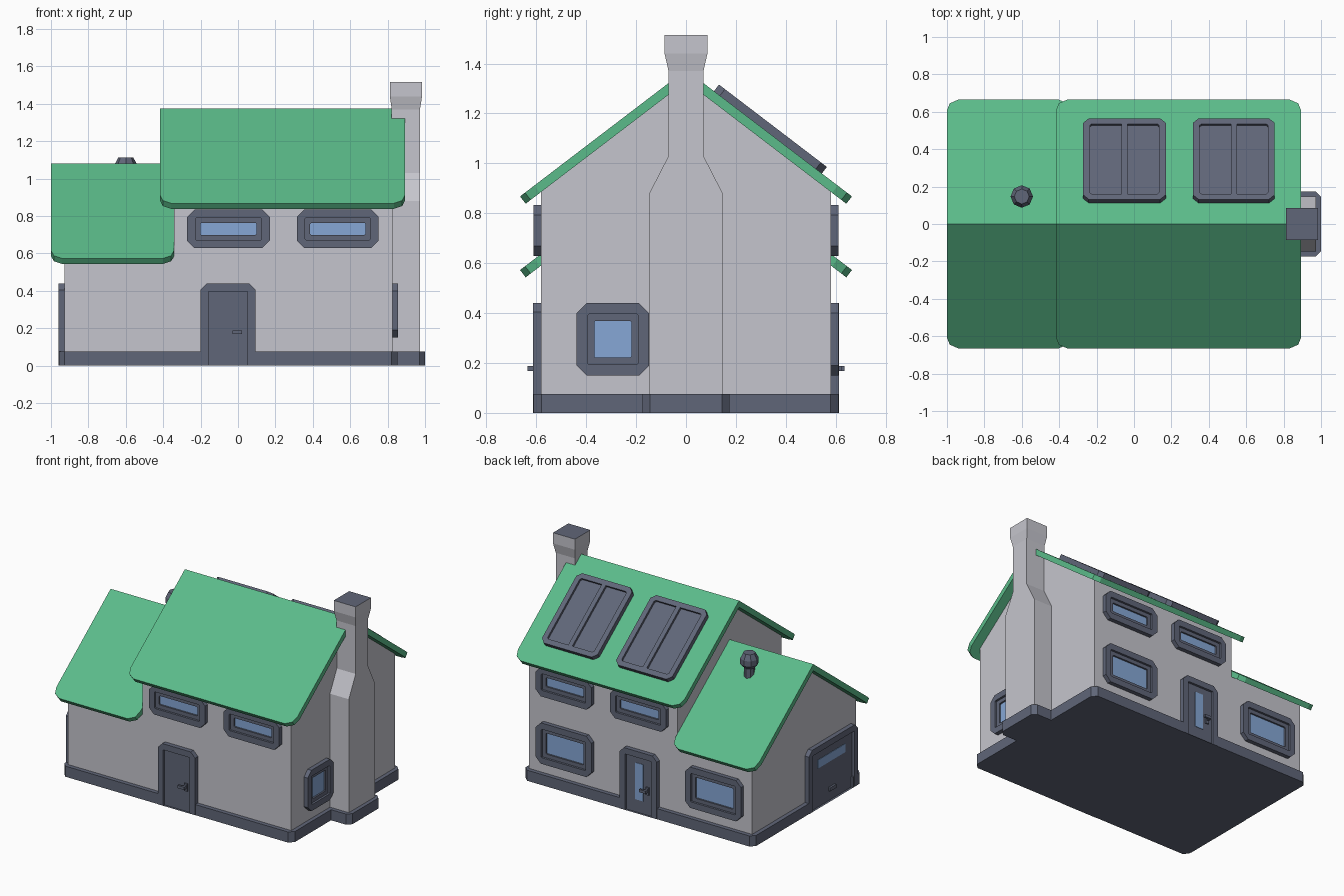
import bpy, bmesh, math
from mathutils import Vector, Matrix

if "Cube" in bpy.data.objects:
    bpy.data.objects.remove(bpy.data.objects["Cube"])


def material(name, rgb):
    m = bpy.data.materials.new(name)
    m.diffuse_color = (*rgb, 1)
    m.use_nodes = True
    m.node_tree.nodes["Principled BSDF"].inputs["Base Color"].default_value = m.diffuse_color
    return m


WALL = material("wall_grey", (0.56, 0.56, 0.61))
SLATE = material("slate_blue", (0.117, 0.133, 0.188))
GREEN = material("roof_green", (0.105, 0.50, 0.255))
GLASS = material("window_blue", (0.24, 0.39, 0.67))


def finish(name, bm, mats):
    bmesh.ops.remove_doubles(bm, verts=bm.verts[:], dist=1e-5)
    bmesh.ops.dissolve_degenerate(bm, edges=bm.edges[:], dist=1e-5)
    bmesh.ops.recalc_face_normals(bm, faces=bm.faces[:])
    me = bpy.data.meshes.new(name)
    bm.to_mesh(me)
    bm.free()
    for m in mats:
        me.materials.append(m)
    ob = bpy.data.objects.new(name, me)
    bpy.context.collection.objects.link(ob)
    return ob


def loft(name, loops, frame=Matrix(), mat=SLATE, cap=None):
    """Join matching point loops with quads; both ends closed, last one in cap colour."""
    bm = bmesh.new()
    rings = [[bm.verts.new(frame @ Vector(p)) for p in lp] for lp in loops]
    n = len(rings[0])
    for a, b in zip(rings, rings[1:]):
        for i in range(n):
            j = (i + 1) % n
            bm.faces.new((a[i], a[j], b[j], b[i]))
    bm.faces.new(rings[0])
    bm.faces.new(rings[-1]).material_index = 1 if cap else 0
    return finish(name, bm, [mat, cap] if cap else [mat])


def rect(u0, u1, v0, v1, d, c=0.0, low=None):
    """Rectangle at depth d with corners cut by c (lower corners by low)."""
    b = c if low is None else low
    return [(u0 + b, v0, d), (u1 - b, v0, d), (u1, v0 + b, d), (u1, v1 - c, d),
            (u1 - c, v1, d), (u0 + c, v1, d), (u0, v1 - c, d), (u0, v0 + b, d)]


def box(name, u0, u1, v0, v1, d0, d1, frame, mat=SLATE):
    return loft(name, [rect(u0, u1, v0, v1, d0), rect(u0, u1, v0, v1, d1)], frame, mat)


def basis(u, v, origin):
    u, v = Vector(u), Vector(v)
    return Matrix.Translation(origin) @ Matrix((u, v, u.cross(v))).transposed().to_4x4()


FRONT = basis((1, 0, 0), (0, 0, 1), (0, -0.582, 0))
BACK = basis((-1, 0, 0), (0, 0, 1), (0, 0.582, 0))
RIGHT = basis((0, 1, 0), (0, 0, 1), (0.825, 0, 0))
LEFT = basis((0, -1, 0), (0, 0, 1), (-0.927, 0, 0))
K = 0.763                       # roof slope
CO, SI = math.cos(math.atan(K)), math.sin(math.atan(K))
HIGH, LOW = 1.375, 1.08         # ridge heights


# Walls: gabled blocks
def block(name, x0, x1, ridge):
    e = ridge - 0.025
    prof = [(-0.582, 0.03), (0.582, 0.03), (0.582, e - 0.582 * K), (0, e), (-0.582, e - 0.582 * K)]
    loft(name, [[(x, y, z) for y, z in prof] for x in (x0, x1)], mat=WALL)


block("main_walls", -0.342, 0.825, HIGH)
block("side_walls", -0.927, -0.342, LOW)

# Plinth, notched at the doors and stepped out round the chimney
outline = [(-0.927, -0.612), (-0.157, -0.612), (-0.157, -0.597), (0.05, -0.597), (0.05, -0.612),
           (0.82, -0.612), (0.853, -0.58), (0.853, -0.175), (0.97, -0.175), (1.0, -0.145),
           (1.0, 0.145), (0.97, 0.175), (0.853, 0.175), (0.853, 0.58), (0.82, 0.612),
           (0.05, 0.612), (0.05, 0.597), (-0.157, 0.597), (-0.157, 0.612), (-0.927, 0.612),
           (-0.957, 0.58), (-0.957, -0.055), (-0.942, -0.055), (-0.942, -0.505),
           (-0.957, -0.505), (-0.957, -0.58)]
loft("plinth", [[(x, y, z) for x, y in outline] for z in (0, 0.075)])


# Roofs: two slabs with cut eave corners
def roof(name, half, ridge):
    bm = bmesh.new()
    for s in (1, -1):
        top = [bm.verts.new((x, s * y, ridge - K * y)) for x, y in half]
        bot = []
        for x, y in half:
            if y > 0.3:      # square eave edge
                bot.append(bm.verts.new((x, s * (y - 0.037 * SI), ridge - K * y - 0.037 * CO)))
            else:
                bot.append(bm.verts.new((x, s * y, ridge - K * y - 0.0465)))
        bm.faces.new(top)
        bm.faces.new(bot)
        for i in range(len(half)):
            j = (i + 1) % len(half)
            if half[i][1] or half[j][1]:
                bm.faces.new((top[i], top[j], bot[j], bot[i]))
    finish(name, bm, [GREEN])


def eave(x0, x1):
    return [(x1, 0.608), (x1 - 0.015, 0.645), (x1 - 0.06, 0.665),
            (x0 + 0.06, 0.665), (x0 + 0.015, 0.645), (x0, 0.608)]


roof("main_roof", [(-0.417, 0), (0.822, 0), (0.822, 0.07), (0.893, 0.07)] + eave(-0.417, 0.893), HIGH)
roof("side_roof", [(-1.0, 0), (-0.342, 0)] + eave(-1.0, -0.342), LOW)

# Chimney
loft("chimney", [rect(0.80, 0.973, -0.147, 0.147, 0.03), rect(0.80, 0.973, -0.147, 0.147, 0.88),
                 rect(0.822, 0.973, -0.07, 0.07, 1.03), rect(0.822, 0.973, -0.07, 0.07, 1.37),
                 rect(0.812, 0.984, -0.086, 0.086, 1.44), rect(0.812, 0.984, -0.086, 0.086, 1.515)],
     mat=WALL, cap=SLATE)

# Roof vent
loft("roof_vent", [[(-0.6 + r * math.cos(a), 0.147 + r * math.sin(a), z)
                    for a in (i * math.pi / 4 for i in range(8))]
                   for r, z in ((0.036, 0.92), (0.036, 1.01), (0.06, 1.035), (0.06, 1.075), (0.04, 1.113))])


# Windows: chamfered frame, recessed sash, glass
def window(name, u0, u1, v0, v1, frame):
    def ring(i, d, c):
        return rect(u0 + i, u1 - i, v0 + i, v1 - i, d, c)
    loft(name, [ring(0, -0.01, 0.04), ring(0, 0.03, 0.04), ring(0.044, 0.03, 0.005),
                ring(0.044, 0.015, 0.005), ring(0.071, 0.015, 0.005), ring(0.071, 0.003, 0.005)],
         frame, SLATE, GLASS)


for i, (a, b) in enumerate(((-0.272, 0.17), (0.315, 0.752))):
    window(f"front_upper_window_{i}", a, b, 0.628, 0.834, FRONT)
    window(f"back_upper_window_{i}", -b, -a, 0.628, 0.834, BACK)
window("back_lower_window_0", -0.752, -0.315, 0.15, 0.44, BACK)
window("back_lower_window_1", 0.42, 0.86, 0.15, 0.44, BACK)
window("right_window", -0.438, -0.148, 0.15, 0.44, RIGHT)


# Doors
def door(name, u0, u1, frame):
    def ring(i, d, c):
        return rect(u0 + i, u1 - i, 0, 0.44 - i, d, c, 0)
    loft(name, [ring(0, -0.01, 0.035), ring(0, 0.032, 0.035), ring(0.043, 0.032, 0),
                ring(0.043, 0.016, 0)], frame)


def handle(name, u, frame):
    box(name + "_plate", u - 0.013, u + 0.013, 0.145, 0.2, 0.01, 0.024, frame)
    box(name + "_stem", u - 0.008, u + 0.008, 0.168, 0.188, 0.02, 0.05, frame)
    box(name + "_lever", u - 0.042, u + 0.01, 0.168, 0.188, 0.04, 0.054, frame)


door("front_door", -0.2, 0.093, FRONT)
handle("front_handle", 0.012, FRONT)
door("back_door", -0.093, 0.2, BACK)
handle("back_handle", 0.118, BACK)
box("back_door_glass", 0.02, 0.085, 0.09, 0.35, 0.012, 0.019, BACK, GLASS)
door("garage_door", 0.01, 0.56, LEFT)
box("garage_glass", 0.13, 0.44, 0.275, 0.335, 0.012, 0.019, LEFT, GLASS)
box("garage_handle", 0.25, 0.32, 0.07, 0.095, 0.01, 0.03, LEFT)

# Solar panels on the back slope: tray with a centre bar
SLOPE = basis((-1, 0, 0), (0, -CO, SI), (0, 0, HIGH))
for i, (a, b) in enumerate(((-0.17, 0.272), (-0.752, -0.315))):
    def ring(k, d, c):
        return rect(a + k, b - k, -0.685 + k, -0.141 - k, d, c)
    loft(f"solar_panel_{i}", [ring(0, -0.01, 0.03), ring(0, 0.033, 0.03),
                              ring(0.036, 0.033, 0.01), ring(0.036, 0.017, 0.01)], SLOPE)
    m = (a + b) / 2
    box(f"solar_bar_{i}", m - 0.016, m + 0.016, -0.65, -0.177, 0.01, 0.033, SLOPE)
